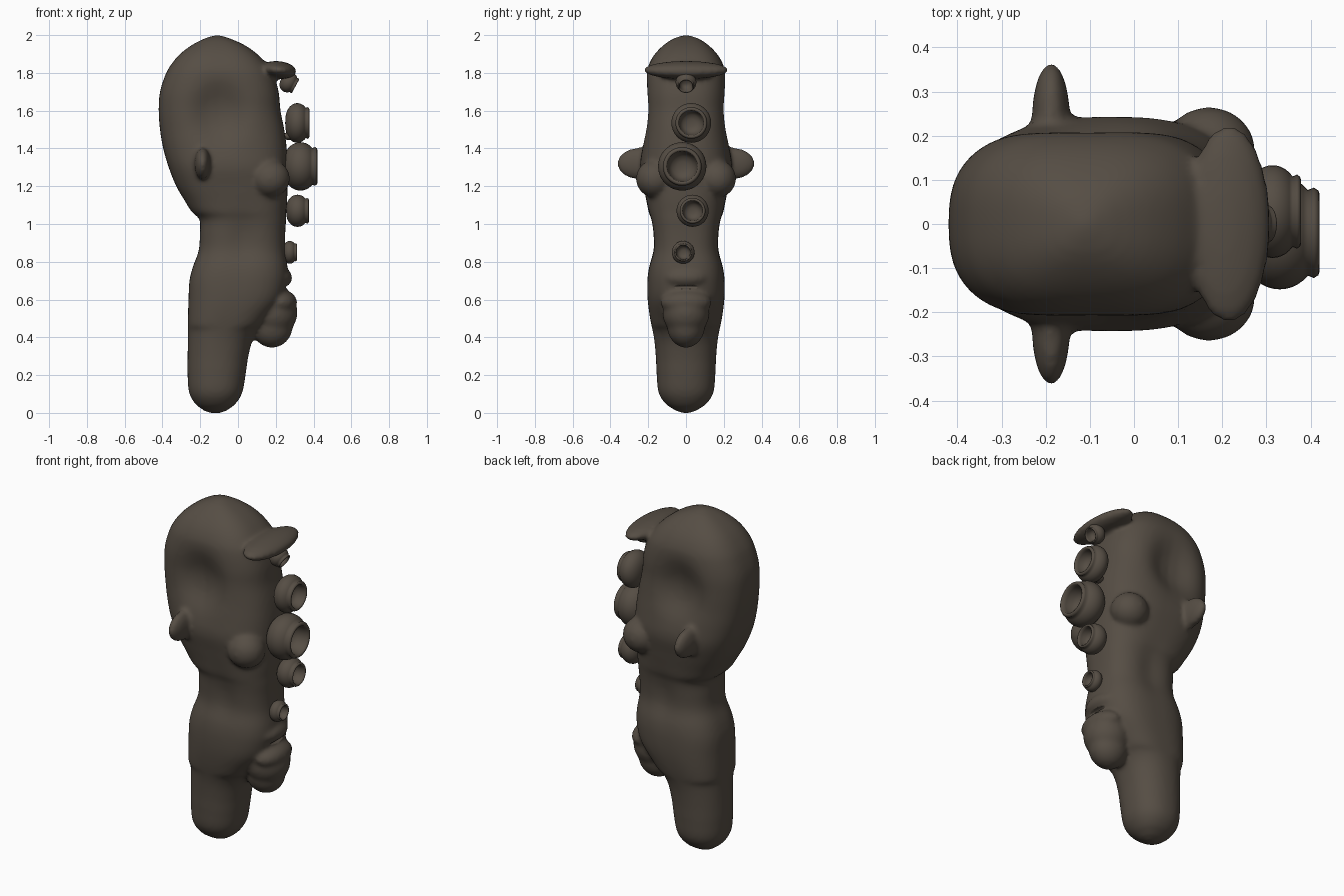
import bpy, bmesh, math
from mathutils import Vector, Matrix

if "Cube" in bpy.data.objects:
    bpy.data.objects.remove(bpy.data.objects["Cube"])

skin = bpy.data.materials.new("dark brown clay")
skin.diffuse_color = (0.092, 0.075, 0.058, 1)
skin.use_nodes = True
skin.node_tree.nodes["Principled BSDF"].inputs["Base Color"].default_value = skin.diffuse_color


def finish(name, bm):
    bmesh.ops.recalc_face_normals(bm, faces=bm.faces)
    me = bpy.data.meshes.new(name)
    bm.to_mesh(me)
    bm.free()
    me.materials.append(skin)
    for p in me.polygons:
        p.use_smooth = True
    ob = bpy.data.objects.new(name, me)
    bpy.context.collection.objects.link(ob)
    return ob


def spow(v, e):
    return math.copysign(abs(v) ** e, v)


def smooth_curve(keys, z):
    """Catmull-Rom style interpolation of (z, back, front, half width) rows."""
    i = max(j for j in range(len(keys) - 1) if keys[j][0] <= z)
    a, b = keys[i], keys[i + 1]
    p, q = keys[max(i - 1, 0)], keys[min(i + 2, len(keys) - 1)]
    h = b[0] - a[0]
    t = (z - a[0]) / h
    out = []
    for c in (1, 2, 3):
        m0 = (b[c] - p[c]) / (b[0] - p[0]) * h
        m1 = (q[c] - a[c]) / (q[0] - a[0]) * h
        out.append((2*t**3 - 3*t**2 + 1)*a[c] + (t**3 - 2*t**2 + t)*m0
                   + (-2*t**3 + 3*t**2)*b[c] + (t**3 - t**2)*m1)
    return out


# Handle, neck and head: z, back x, front x, half width
KEYS = [(0, -.15, -.09, .02), (.012, -.18, -.06, .055), (.04, -.22, -.02, .10),
        (.10, -.257, .02, .143), (.2, -.267, .04, .155), (.3, -.267, .055, .16),
        (.4, -.265, .085, .17), (.5, -.265, .16, .19), (.6, -.262, .235, .203),
        (.7, -.257, .262, .205), (.77, -.24, .262, .198), (.86, -.208, .25, .178),
        (.95, -.202, .25, .18), (1.03, -.205, .255, .19), (1.06, -.242, .255, .20),
        (1.12, -.28, .26, .21), (1.2, -.327, .262, .225), (1.3, -.367, .262, .243),
        (1.4, -.396, .258, .235), (1.5, -.413, .245, .225), (1.6, -.42, .225, .222),
        (1.7, -.413, .215, .222), (1.8, -.38, .185, .212), (1.85, -.35, .15, .195),
        (1.9, -.307, .102, .165), (1.95, -.24, .03, .115), (1.985, -.17, -.05, .06),
        (2.0, -.12, -.10, .01)]
bm = bmesh.new()
N = 64
levels = []
for a, b in zip(KEYS, KEYS[1:]):
    n = max(1, round((b[0] - a[0]) / .02))
    levels += [a[0] + (b[0] - a[0]) * k / n for k in range(n)]
levels.append(2.0)
rings = []
for z in levels:
    back, front, w = smooth_curve(KEYS, z)
    ex = 2 / 2.7 if z > .45 else 2 / 2.2
    ring = []
    for k in range(N):
        t = 2 * math.pi * k / N
        x = (back + front) / 2 + (front - back) / 2 * spow(math.cos(t), ex)
        y = w * spow(math.sin(t), ex)
        # hollow eye sockets on both sides of the head
        d2 = ((x + .10) / .13) ** 2 + ((z - 1.59) / .15) ** 2
        y -= math.copysign(min(abs(y), .055 * math.exp(-d2 ** 1.3)), y)
        # shallow groove along both sides of the neck
        d2 = ((x - .03) / .07) ** 2 + ((z - .93) / .13) ** 2
        y -= math.copysign(min(abs(y), .015 * math.exp(-d2)), y)
        ring.append(bm.verts.new((x, y, z)))
    rings.append(ring)
for r, s in zip(rings, rings[1:]):
    for k in range(N):
        bm.faces.new((r[k], r[(k + 1) % N], s[(k + 1) % N], s[k]))
bm.faces.new(rings[0][::-1])
bm.faces.new(rings[-1])


def blob(center, size, turn=0):
    m = (Matrix.Translation(center) @ Matrix.Rotation(turn, 4, 'Y')
         @ Matrix.Diagonal((*size, 1)))
    bmesh.ops.create_uvsphere(bm, u_segments=32, v_segments=20, radius=1, matrix=m)


for s in (-1, 1):
    blob((.17, s * .165, 1.24), (.105, .10, .10))        # cheek
    blob((-.188, s * .24, 1.32), (.043, .125, .085))     # ear
blob((.19, 0, .53), (.125, .125, .125))                  # lower lip
blob((.18, 0, .46), (.11, .10, .115))                    # chin
blob((.225, 0, .585), (.088, .135, .068))                # lip edge
blob((.20, 0, .715), (.088, .13, .06))                   # upper lip
blob((.215, 0, 1.815), (.095, .225, .047), .1)           # brow
body = finish("head_and_handle", bm)

# Fuse the clay masses and soften the joins
rm = body.modifiers.new("fuse", 'REMESH')
rm.mode = 'VOXEL'
rm.voxel_size = .012
rm.use_smooth_shade = True
sm = body.modifiers.new("soften", 'SMOOTH')
sm.factor = .5
sm.iterations = 7

# Mouth slit
bm = bmesh.new()
bmesh.ops.create_uvsphere(bm, u_segments=32, v_segments=16, radius=1,
    matrix=Matrix.Translation((.31, 0, .66)) @ Matrix.Rotation(.12, 4, 'Y')
    @ Matrix.Diagonal((.065, .135, .016, 1)))
slit = finish("mouth_cutter", bm)
slit.hide_render = True
slit.hide_set(True)
cut = body.modifiers.new("mouth", 'BOOLEAN')
cut.operation = 'DIFFERENCE'
cut.object = slit


# Row of hollow cups down the face
def cup(name, x0, x1, y, z, r, tilt=0):
    half = (x1 - x0) / 2
    # outside from the rear pole to the rim, then into the hollow
    prof = [(-math.cos(math.radians(a)), math.sin(math.radians(a)) ** .8)
            for a in range(0, 136, 9)]
    prof += [(.86, .80), (.97, .75), (1.0, .69), (.95, .63), (.7, .61),
             (.3, .56), (0, .42), (-.1, .2), (-.12, 0)]
    m = Matrix.Translation(((x0 + x1) / 2, y, z)) @ Matrix.Rotation(tilt, 4, 'Y')
    bm = bmesh.new()
    loops = []
    for a, q in prof:
        n = 1 if q < 1e-6 else 36
        loops.append([bm.verts.new(m @ Vector((a * half,
                     q * r * math.cos(2 * math.pi * k / 36),
                     q * r * math.sin(2 * math.pi * k / 36)))) for k in range(n)])
    for p, q in zip(loops, loops[1:]):
        for k in range(36):
            j = (k + 1) % 36
            if len(p) == 1:
                bm.faces.new((p[0], q[j], q[k]))
            elif len(q) == 1:
                bm.faces.new((p[k], p[j], q[0]))
            else:
                bm.faces.new((p[k], p[j], q[j], q[k]))
    finish(name, bm)


cup("brow_cup", .225, .31, 0, 1.75, .055, .5)
cup("upper_cup", .25, .378, .028, 1.535, .105)
cup("large_cup", .24, .42, -.02, 1.305, .128)
cup("lower_cup", .255, .375, .035, 1.07, .085)
cup("small_cup", .235, .312, -.015, .85, .06)

# Thin stalk under the upper cup
bm = bmesh.new()
bmesh.ops.create_uvsphere(bm, u_segments=16, v_segments=10, radius=1,
    matrix=Matrix.Translation((.27, .02, 1.465)) @ Matrix.Diagonal((.04, .03, .02, 1)))
finish("cup_stalk", bm)
